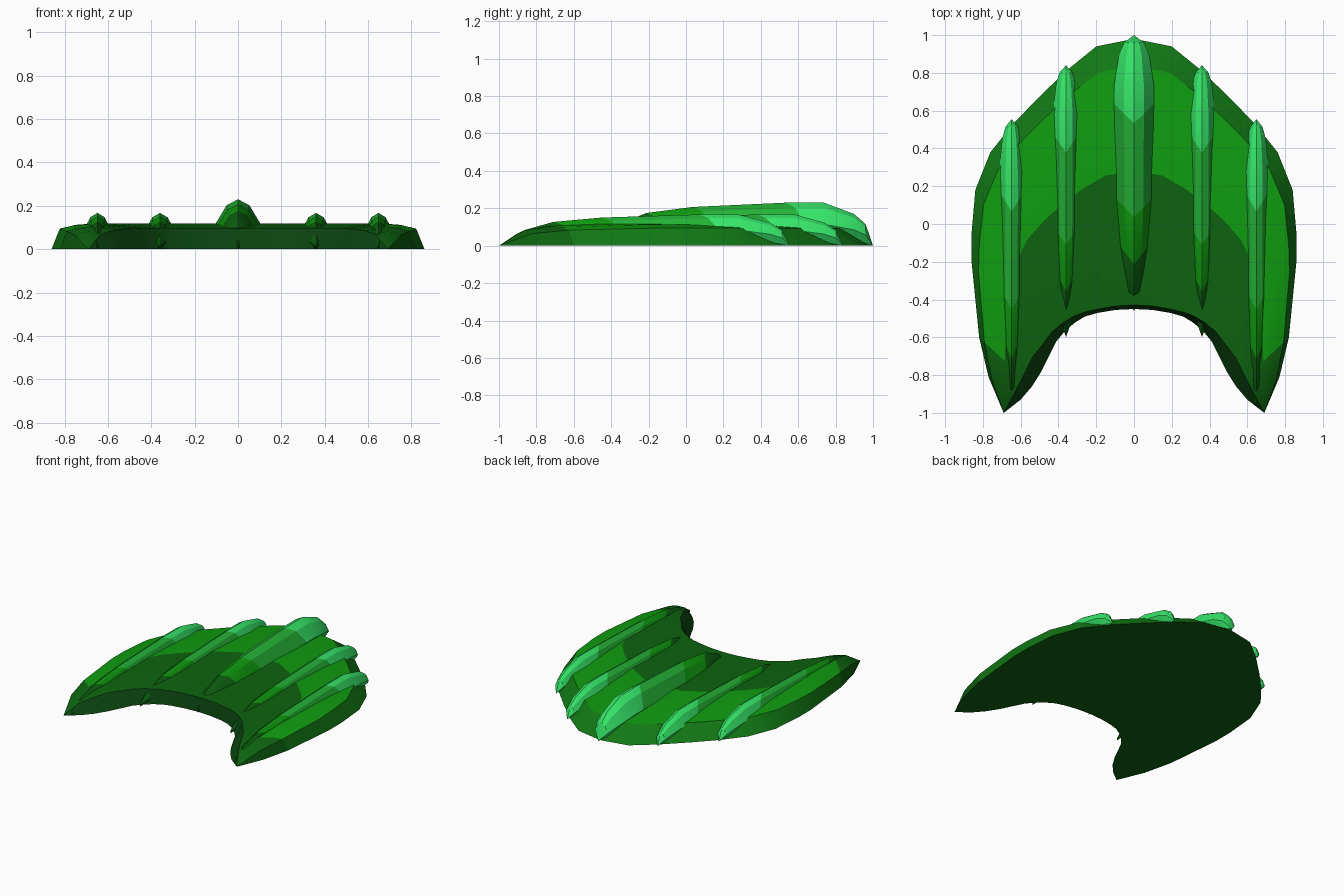
import bpy, bmesh, math

if "Cube" in bpy.data.objects:
    bpy.data.objects.remove(bpy.data.objects["Cube"])


def material(name, r, g, b):
    lin = lambda c: ((c / 255 + 0.055) / 1.055) ** 2.4 if c > 10 else c / 255 / 12.92
    m = bpy.data.materials.new(name)
    m.diffuse_color = (lin(r), lin(g), lin(b), 1)
    m.use_nodes = True
    m.node_tree.nodes["Principled BSDF"].inputs["Base Color"].default_value = m.diffuse_color
    return m


MINT = material("mint green", 54, 230, 105)
LEAF = material("leaf green", 36, 178, 54)
BRIGHT = material("bright green", 15, 156, 15)
MID = material("mid green", 17, 120, 20)
DARK = material("dark green", 13, 99, 15)
DEEP = material("deep green", 11, 68, 15)


def finish(name, bm, mats):
    bmesh.ops.remove_doubles(bm, verts=bm.verts, dist=0.0005)
    bmesh.ops.recalc_face_normals(bm, faces=bm.faces)
    me = bpy.data.meshes.new(name)
    bm.to_mesh(me)
    bm.free()
    ob = bpy.data.objects.new(name, me)
    bpy.context.collection.objects.link(ob)
    for m in mats:
        me.materials.append(m)
    bpy.ops.object.select_all(action='DESELECT')
    ob.select_set(True)
    bpy.context.view_layer.objects.active = ob
    bpy.ops.object.shade_smooth_by_angle(angle=math.radians(25))
    return ob


def loft(rings, pick):
    """Skin closed rings; pick(station, side) gives the material slot."""
    bm = bmesh.new()
    vs = [[bm.verts.new(p) for p in ring] for ring in rings]
    n = len(rings[0])
    for i in range(len(vs) - 1):
        for j in range(n):
            k = (j + 1) % n
            f = bm.faces.new((vs[i][j], vs[i][k], vs[i + 1][k], vs[i + 1][j]))
            f.material_index = pick(i, j)
    return bm


# Horseshoe shell: outer point, inner point, inner lip fraction, height factor
HALF = [
    (0.00, 0.98, 0.00, -0.45, 0.985, 1.0),
    (0.20, 0.94, 0.10, -0.455, 0.985, 1.0),
    (0.36, 0.81, 0.19, -0.47, 0.985, 1.0),
    (0.51, 0.665, 0.26, -0.49, 0.98, 1.0),
    (0.64, 0.53, 0.31, -0.52, 0.97, 1.0),
    (0.76, 0.38, 0.36, -0.56, 0.96, 1.0),
    (0.84, 0.18, 0.41, -0.62, 0.94, 1.0),
    (0.86, -0.05, 0.45, -0.70, 0.91, 1.0),
    (0.86, -0.20, 0.49, -0.78, 0.87, 0.97),
    (0.82, -0.60, 0.54, -0.86, 0.82, 0.88),
    (0.77, -0.81, 0.60, -0.93, 0.78, 0.68),
    (0.69, -1.00, 0.69, -1.00, 0.75, 0.0),
]


def shell_ring(i):
    ox, oy, ix, iy, lip, h = HALF[abs(i)]
    s = -1 if i < 0 else 1
    rows = [(0, 0), (0.10, 0.095), (0.27, 0.112), (0.49, 0.119), (lip, 0.095), (1, 0)]
    return [(s * (ox + (ix - ox) * f), oy + (iy - oy) * f, z * h) for f, z in rows]


last = len(HALF) - 1
SHELL_ROWS = [1, 0, 0, 2, 3, 2]   # rim, two bright bands, inner field, inner lip, underside


def shell_colour(i, j):
    at_tip = i < 2 or i >= 2 * last - 2
    if at_tip and j in (0, 1, 2):
        return 2
    return SHELL_ROWS[j]


finish("shell", loft([shell_ring(i) for i in range(-last, last + 1)], shell_colour),
       [BRIGHT, MID, DARK, DEEP])

# Ribs: fraction along length, width factor, top height factor
RIB = [(0, 0, 0), (0.027, 0.5, 0.5), (0.07, 0.76, 0.74), (0.18, 1, 1), (0.32, 1, 1),
       (0.66, 0.94, 0.9), (0.83, 0.78, 0.76), (0.93, 0.5, 0.5), (1, 0, 0.12)]
SECTION = [(0, 1), (0.5, 0.88), (1, 0.5), (0.5, 0.14), (0, 0.02),
           (-0.5, 0.14), (-1, 0.5), (-0.5, 0.88)]
RIB_COLOURS = [0, 0, 0, 0, 1, 2, 3, 3]   # bands from the raised end to the tail


def rib(name, x, y_head, y_tail, half_width, height):
    rings = []
    for n, (f, w, t) in enumerate(RIB):
        ring = []
        for sx, sz in SECTION:
            # colour seams sweep into a V on the crest
            g = f - (0.07 * abs(sx) if n in (4, 5, 6) else 0)
            ring.append((x + sx * w * half_width,
                         y_head + (y_tail - y_head) * g, sz * t * height))
        rings.append(ring)
    finish(name, loft(rings, lambda i, j: RIB_COLOURS[i]), [MINT, LEAF, BRIGHT, DARK])


rib("center_rib", 0, 1.0, -0.46, 0.105, 0.23)
for side, s in (("left", -1), ("right", 1)):
    rib(side + "_middle_rib", s * 0.36, 0.84, -0.60, 0.07, 0.167)
    rib(side + "_outer_rib", s * 0.648, 0.555, -0.97, 0.066, 0.167)
